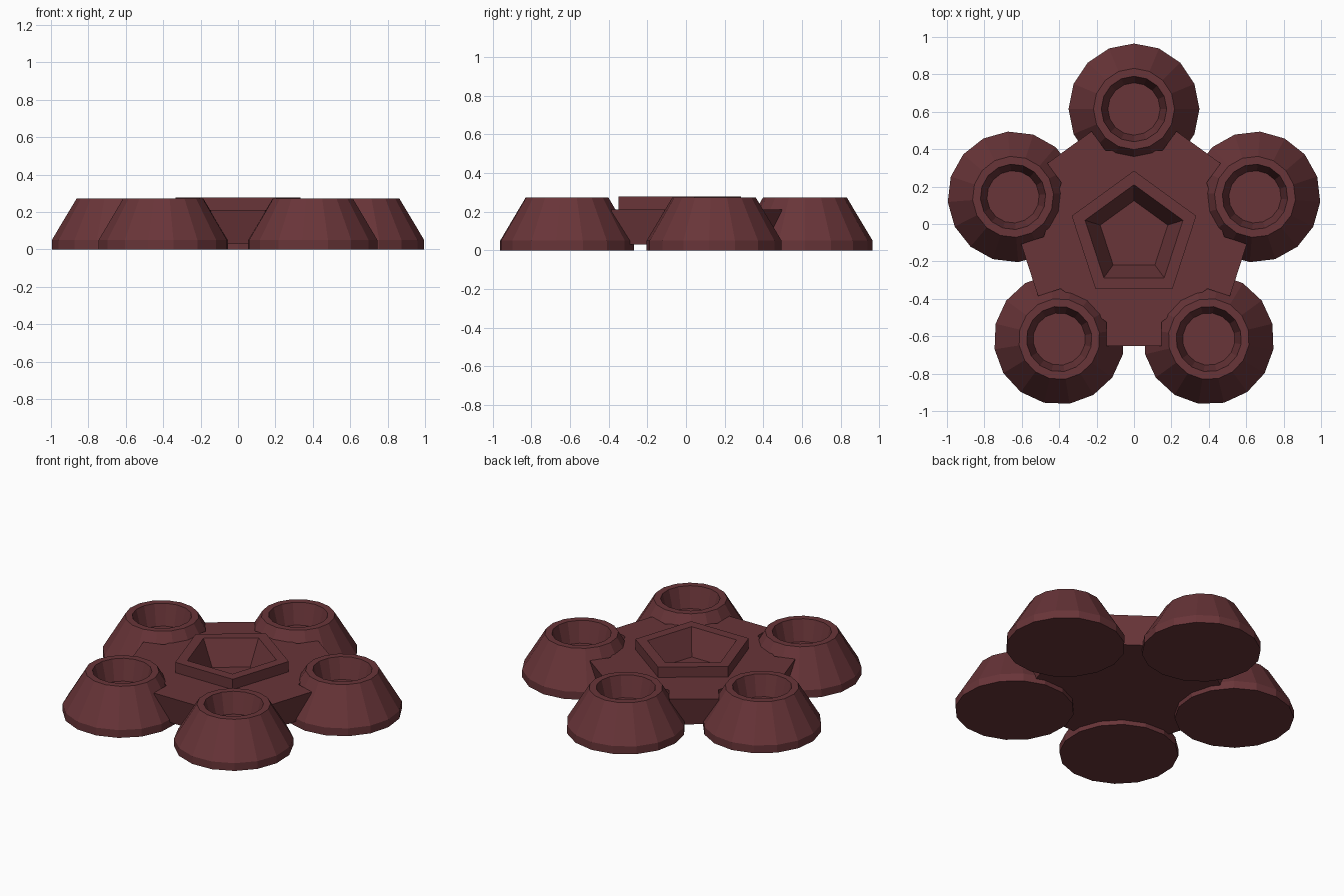
import bpy, bmesh
from math import sin, cos, pi, radians

if "Cube" in bpy.data.objects:
    bpy.data.objects.remove(bpy.data.objects["Cube"])

CY = -0.065          # centre of the five-fold layout

mat = bpy.data.materials.new("dark_red")
mat.diffuse_color = (0.14, 0.035, 0.04, 1)
mat.use_nodes = True
mat.node_tree.nodes["Principled BSDF"].inputs["Base Color"].default_value = mat.diffuse_color


def finish(bm, name, loc):
    bmesh.ops.recalc_face_normals(bm, faces=bm.faces[:])
    me = bpy.data.meshes.new(name)
    bm.to_mesh(me)
    bm.free()
    me.materials.append(mat)
    ob = bpy.data.objects.new(name, me)
    ob.location = loc
    bpy.context.collection.objects.link(ob)
    return ob


def join_loops(bm, a, b):
    n = len(a)
    for i in range(n):
        bm.faces.new((a[i], a[(i + 1) % n], b[(i + 1) % n], b[i]))


def lathe(name, profile, sides, loc, cap_start=True):
    """Revolve (radius, z) points with a vertex facing +y; cap the ends."""
    bm = bmesh.new()
    loops = [[bm.verts.new((r * sin(2 * pi * i / sides), r * cos(2 * pi * i / sides), z))
              for i in range(sides)] for r, z in profile]
    for a, b in zip(loops, loops[1:]):
        join_loops(bm, a, b)
    if cap_start:
        bm.faces.new(loops[0])
    bm.faces.new(loops[-1])
    return finish(bm, name, loc)


# Five hollow cones around the centre
cup_profile = [(0.35, 0), (0.35, 0.05), (0.217, 0.272), (0.175, 0.272), (0.14, 0.14)]
for k in range(5):
    a = radians(72 * k)
    cup = lathe(f"cup_{k + 1}", cup_profile, 16,
                (-0.68 * sin(a), CY + 0.68 * cos(a), 0))
    cup.rotation_euler.z = a

# Raised pentagon rim with a sunken pit
lathe("centre_rim", [(0.35, 0.21), (0.35, 0.277), (0.275, 0.277), (0.19, 0.12)],
      5, (0, CY, 0), cap_start=False)

# Five-armed plate, tapering downwards, open under the rim
outline = []
for k in range(5):
    a = radians(54 + 72 * k)
    for d, w in ((0.46, -0.146), (0.587, -0.146), (0.587, 0.146), (0.46, 0.146)):
        outline.append((d * cos(a) - w * sin(a), d * sin(a) + w * cos(a)))
bm = bmesh.new()
top = [bm.verts.new((x, y, 0.21)) for x, y in outline]
low = [bm.verts.new((x * 0.94, y * 0.94, 0.03)) for x, y in outline]
join_loops(bm, top, low)
bm.faces.new(low)
hole = [bm.verts.new((0.35 * sin(2 * pi * i / 5), 0.35 * cos(2 * pi * i / 5), 0.21))
        for i in range(5)]
edges = [bm.edges.new((hole[i], hole[(i + 1) % 5])) for i in range(5)]
edges += [bm.edges.get((top[i], top[(i + 1) % 20])) for i in range(20)]
bmesh.ops.triangle_fill(bm, edges=edges, use_beauty=True, normal=(0, 0, 1))
finish(bm, "star_plate", (0, CY, 0))
